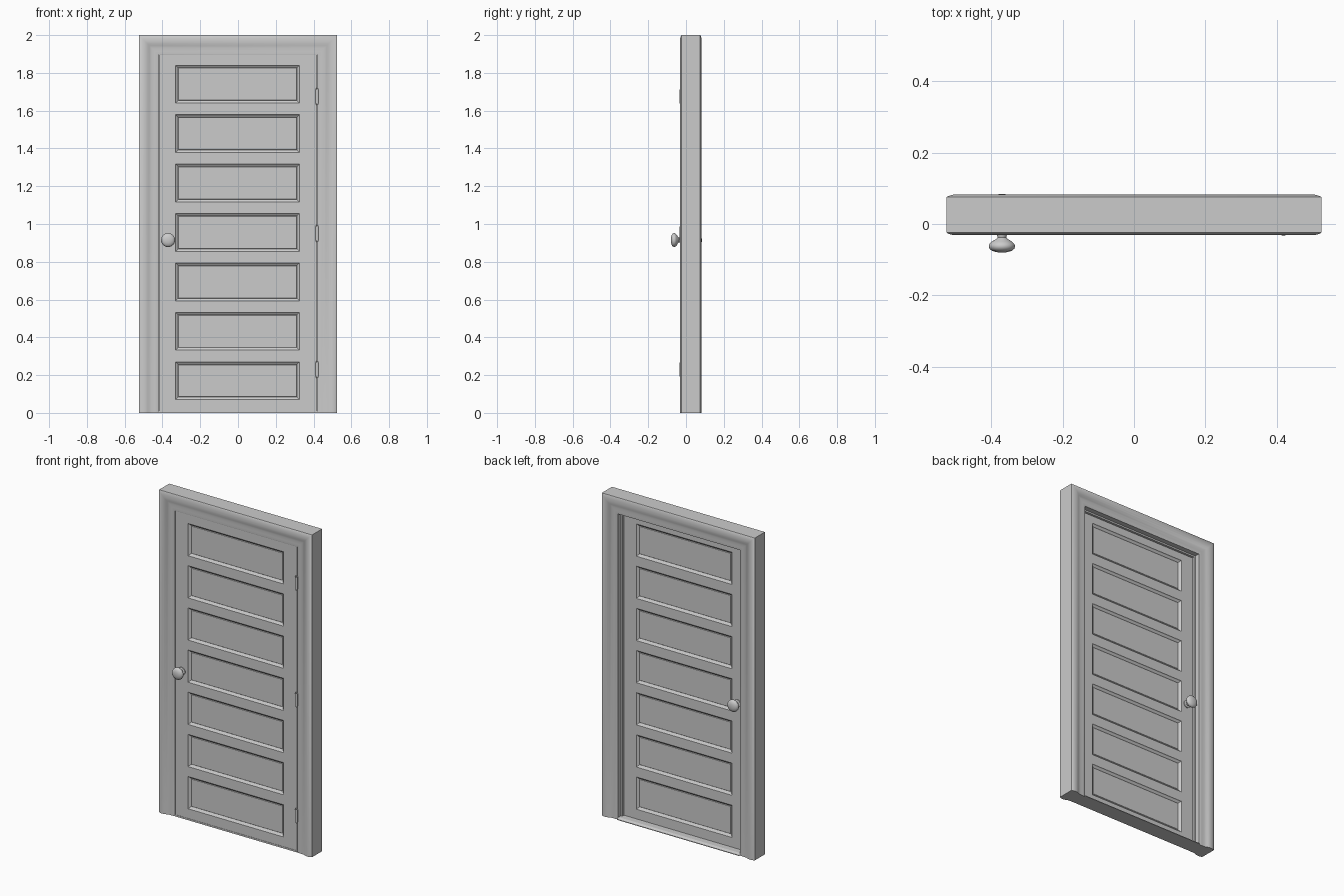
import bpy, bmesh, math
from mathutils import Matrix, Vector

if "Cube" in bpy.data.objects:
    bpy.data.objects.remove(bpy.data.objects["Cube"])

grey = bpy.data.materials.new("plain_grey")
grey.use_nodes = True
COLOUR = (0.6, 0.6, 0.6, 1)
grey.diffuse_color = COLOUR
grey.node_tree.nodes["Principled BSDF"].inputs["Base Color"].default_value = COLOUR

HALF_W, HEIGHT = 0.525, 2.0
DOOR_FRONT, DOOR_BACK = -0.018, 0.022
MID_Y = (DOOR_FRONT + DOOR_BACK) / 2
KNOB_X, KNOB_Z = -0.37, 0.915


def finish(name, bm, smooth=None):
    bmesh.ops.recalc_face_normals(bm, faces=bm.faces)
    mesh = bpy.data.meshes.new(name)
    bm.to_mesh(mesh)
    bm.free()
    mesh.materials.append(grey)
    obj = bpy.data.objects.new(name, mesh)
    bpy.context.collection.objects.link(obj)
    if smooth:
        bpy.ops.object.select_all(action='DESELECT')
        obj.select_set(True)
        bpy.context.view_layer.objects.active = obj
        bpy.ops.object.shade_smooth_by_angle(angle=math.radians(smooth))
    return obj


def box(bm, low, high):
    low, high = Vector(low), Vector(high)
    mat = Matrix.Translation((low + high) / 2) @ Matrix.Diagonal((*(high - low), 1))
    bmesh.ops.create_cube(bm, size=1, matrix=mat)


def lathe(name, profile, steps=32, flip=False):
    """Spin (radius, distance from door) around the y axis at the knob."""
    bm = bmesh.new()
    side, face = (1, DOOR_BACK) if flip else (-1, DOOR_FRONT)
    verts = [bm.verts.new((KNOB_X + r, face + side * d, KNOB_Z)) for r, d in profile]
    edges = [bm.edges.new(pair) for pair in zip(verts, verts[1:])]
    bmesh.ops.spin(bm, geom=verts + edges, cent=(KNOB_X, 0, KNOB_Z), axis=(0, 1, 0),
                   angle=math.tau, steps=steps)
    bmesh.ops.remove_doubles(bm, verts=bm.verts, dist=1e-5)
    return finish(name, bm, 40)


# Frame: moulded casing and jamb section swept round three sides with mitres
casing = [(0, 0.024), (0.004, 0.027), (0.018, 0.031), (0.034, 0.031), (0.046, 0.028),
          (0.056, 0.023), (0.068, 0.021), (0.085, 0.0205), (0.1, 0.0205), (0.105, 0.018)]
front = [(u, -d) for u, d in casing]
back = [(u, 0.051 + d) for u, d in reversed(casing)]
stop = [(0.105, 0.024), (0.115, 0.024), (0.115, 0.038), (0.105, 0.038)]
section = front + stop + back
bm = bmesh.new()
rings = []
for side, top in ((-1, 0), (-1, 1), (1, 1), (1, 0)):
    rings.append([bm.verts.new((side * (HALF_W - u), y, (HEIGHT - u) * top))
                  for u, y in section])
n = len(section)
for a, b in zip(rings, rings[1:]):
    for i in range(n):
        j = (i + 1) % n
        bm.faces.new((a[i], a[j], b[j], b[i]))
bm.faces.new(rings[0])
bm.faces.new(rings[-1])
finish("door_frame", bm, 40)

# Sill between the jambs, with a sloping back edge
bm = bmesh.new()
sill = [(-0.02, 0), (0.078, 0), (0.078, 0.004), (0.06, 0.01), (-0.02, 0.01)]
ends = [[bm.verts.new((x, y, z)) for y, z in sill] for x in (-0.42, 0.42)]
for i in range(len(sill)):
    j = (i + 1) % len(sill)
    bm.faces.new((ends[0][i], ends[0][j], ends[1][j], ends[1][i]))
for end in ends:
    bm.faces.new(end)
finish("sill", bm)

# Door leaf: seven sunken panels on each side
xs = [-0.417, -0.33, 0.325, 0.417]
zs = [0.01]
for i in range(7):
    zs += [0.07 + 0.2617 * i, 0.27 + 0.2617 * i]
zs.append(1.906)
bm = bmesh.new()
panels = []
for y in (DOOR_FRONT, DOOR_BACK):
    grid = [[bm.verts.new((x, y, z)) for x in xs] for z in zs]
    for r in range(len(zs) - 1):
        for c in range(3):
            quad = [grid[r][c], grid[r][c + 1], grid[r + 1][c + 1], grid[r + 1][c]]
            face = bm.faces.new(quad if y < 0 else quad[::-1])
            if c == 1 and r % 2 == 1:
                panels.append(face)
bmesh.ops.bridge_loops(bm, edges=[e for e in bm.edges if e.is_boundary])
bm.normal_update()
# step in, moulded slope, then a raised field
for width, depth in ((0.004, -0.004), (0.012, -0.006), (0.003, -0.003), (0.003, 0.003)):
    bmesh.ops.inset_individual(bm, faces=panels, thickness=width, depth=depth)
    bm.normal_update()
finish("door_leaf", bm)

# Keyhole cutter, through both lock plates
bm = bmesh.new()
turn = Matrix.Translation((KNOB_X, MID_Y, 0.855)) @ Matrix.Rotation(math.pi / 2, 4, 'X')
bmesh.ops.create_cone(bm, cap_ends=True, segments=16, radius1=0.006, radius2=0.006,
                      depth=0.2, matrix=turn)
box(bm, (KNOB_X - 0.003, -0.1, 0.835), (KNOB_X + 0.003, 0.1, 0.854))
cutter = finish("keyhole_cutter", bm)
cutter.hide_render = True
cutter.hide_set(True)
cutter.display_type = 'WIRE'

# Lock plates and knobs, front and back
knob = [(0.024, 0.004), (0.024, 0.009), (0.014, 0.012), (0.012, 0.02), (0.016, 0.024),
        (0.028, 0.031), (0.035, 0.038), (0.037, 0.044), (0.035, 0.051), (0.028, 0.057),
        (0.015, 0.061), (0, 0.062)]
for label, y, out in (("front", DOOR_FRONT, -1), ("back", DOOR_BACK, 1)):
    bm = bmesh.new()
    y0, y1 = sorted((y - out * 0.001, y + out * 0.006))
    box(bm, (-0.403, y0, 0.79), (-0.337, y1, 0.99))
    outer = [e for e in bm.edges if all((v.co.y - MID_Y) * out > 0.025 for v in e.verts)]
    bmesh.ops.bevel(bm, geom=outer, offset=0.003, segments=1, affect='EDGES')
    plate = finish(label + "_lock_plate", bm)
    cut = plate.modifiers.new("keyhole", 'BOOLEAN')
    cut.object = cutter
    lathe(label + "_knob", knob, flip=out > 0)

# Hinge barrels with finial caps
for label, z in (("lower", 0.23), ("middle", 0.95), ("upper", 1.675)):
    bm = bmesh.new()
    for radius, length in ((0.008, 0.076), (0.005, 0.09)):
        bmesh.ops.create_cone(bm, cap_ends=True, segments=16, radius1=radius, radius2=radius,
                              depth=length, matrix=Matrix.Translation((0.419, -0.026, z)))
    finish(label + "_hinge", bm, 40)
